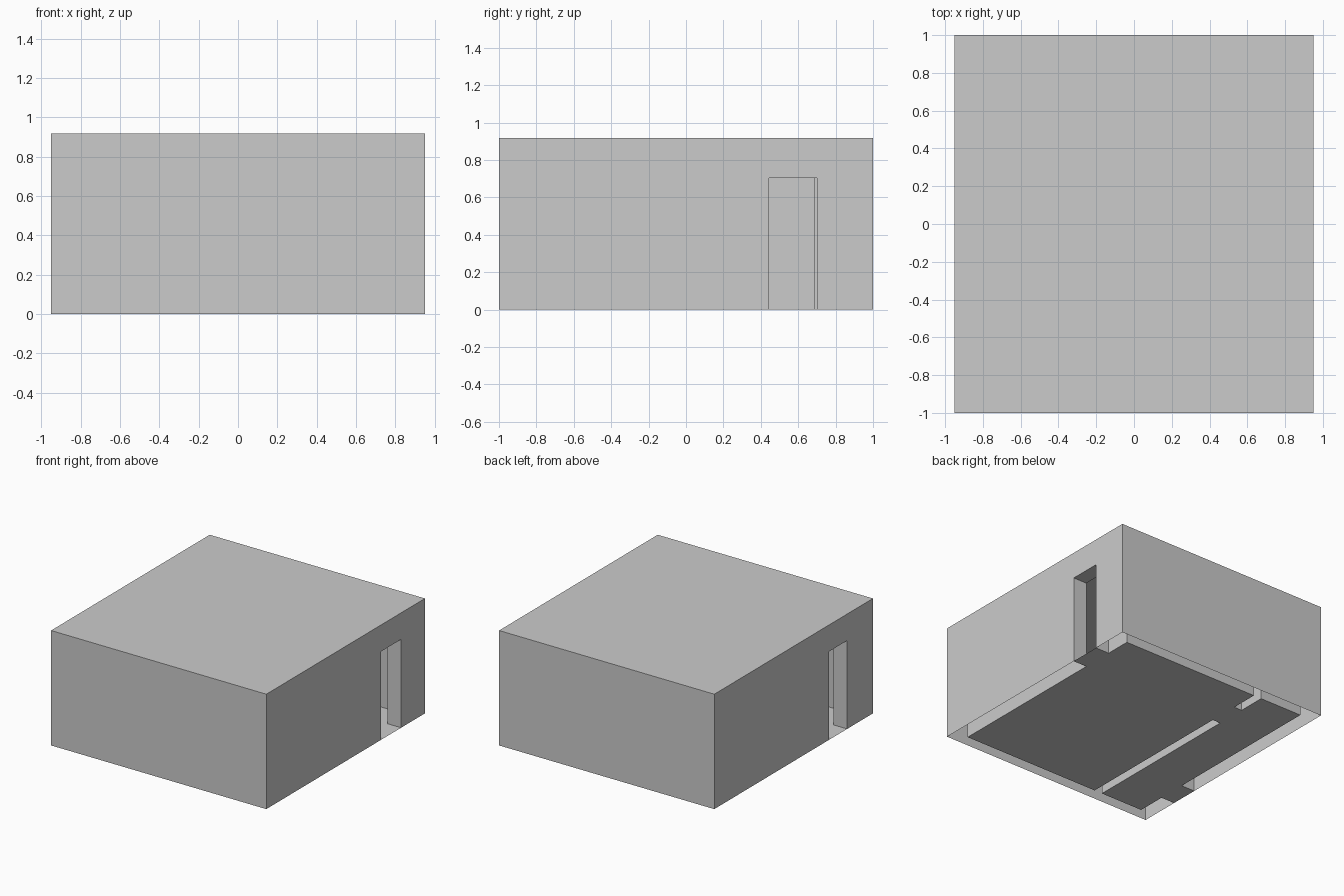
import bpy, bmesh

if "Cube" in bpy.data.objects:
    bpy.data.objects.remove(bpy.data.objects["Cube"])

H, CEIL, DOOR = 0.917, 0.82, 0.705
# floor areas: x0, x1, y0, y1, opening height
AREAS = [
    ("large_room", -0.385, 0.83, -0.908, 0.908, CEIL),
    ("small_room", -0.83, -0.455, -0.908, 0.908, CEIL),
    ("right_door", 0.83, 0.95, 0.445, 0.70, DOOR),
    ("left_door", -0.95, -0.83, -0.675, -0.445, DOOR),
    ("inner_door", -0.455, -0.385, 0.44, 0.685, DOOR),
]


def box(name, x0, x1, y0, y1, z0, z1):
    bpy.ops.mesh.primitive_cube_add(size=1)
    ob = bpy.context.object
    ob.name = name
    for v in ob.data.vertices:
        v.co = (x1 if v.co.x > 0 else x0,
                y1 if v.co.y > 0 else y0,
                z1 if v.co.z > 0 else z0)
    return ob


# walls and roof: solid block with rooms and doorways cut away
house = box("walls_and_roof", -0.95, 0.95, -1, 1, 0, H)
for name, x0, x1, y0, y1, h in AREAS:
    pad = 0.05 if "door" in name else 0    # doors overlap the rooms
    cutter = box(name + "_cutter", x0 - pad, x1 + pad, y0, y1, -0.1, h)
    cutter.hide_render = True
    mod = house.modifiers.new(name, 'BOOLEAN')
    mod.operation, mod.solver, mod.object = 'DIFFERENCE', 'EXACT', cutter
    bpy.context.view_layer.objects.active = house
    bpy.ops.object.modifier_apply(modifier=mod.name)
    bpy.data.objects.remove(cutter)

# hollow walls: open underneath
bm = bmesh.new()
bm.from_mesh(house.data)
under = [f for f in bm.faces if all(abs(v.co.z) < 1e-4 for v in f.verts)]
bmesh.ops.delete(bm, geom=under, context='FACES')
bm.to_mesh(house.data)
bm.free()

# floor sheet through rooms and doorways
bm = bmesh.new()
for _, x0, x1, y0, y1, _ in AREAS:
    bm.faces.new([bm.verts.new(p) for p in
                  ((x0, y0, 0), (x1, y0, 0), (x1, y1, 0), (x0, y1, 0))])
me = bpy.data.meshes.new("floor")
bm.to_mesh(me)
bm.free()
bpy.context.collection.objects.link(bpy.data.objects.new("floor", me))
